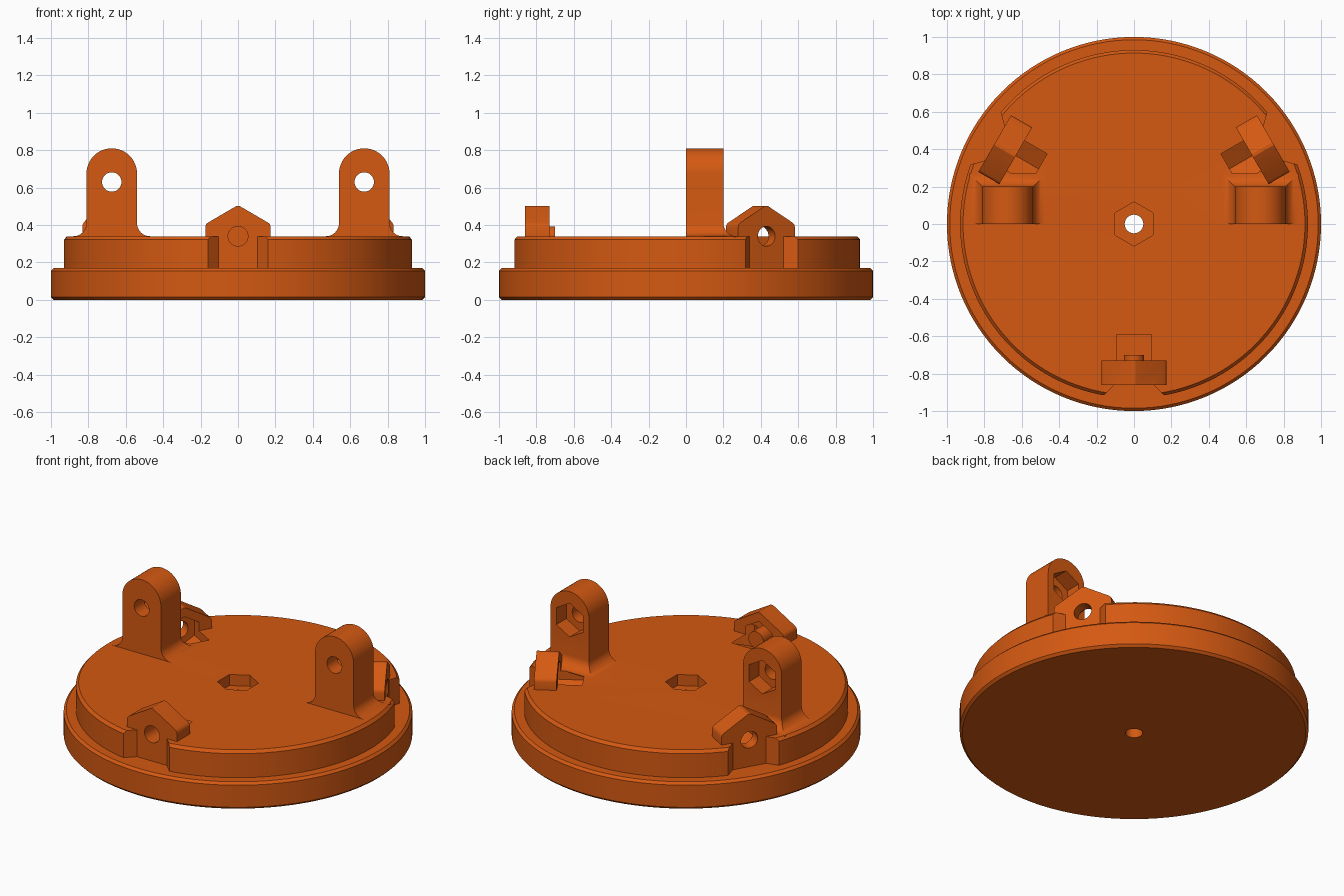
import bpy, bmesh, math
from mathutils import Matrix

if "Cube" in bpy.data.objects:
    bpy.data.objects.remove(bpy.data.objects["Cube"])

orange = bpy.data.materials.new("burnt_orange")
orange.diffuse_color = (0.66, 0.10, 0.006, 1)
orange.use_nodes = True
orange.node_tree.nodes["Principled BSDF"].inputs["Base Color"].default_value = orange.diffuse_color


def loft(name, loops):
    """Closed solid skinned through matching loops of points."""
    bm = bmesh.new()
    rings = [[bm.verts.new(p) for p in loop] for loop in loops]
    n = len(rings[0])
    for a, b in zip(rings, rings[1:]):
        for i in range(n):
            j = (i + 1) % n
            bm.faces.new((a[i], a[j], b[j], b[i]))
    bm.faces.new(rings[0][::-1])
    bm.faces.new(rings[-1])
    bmesh.ops.recalc_face_normals(bm, faces=bm.faces)
    mesh = bpy.data.meshes.new(name)
    bm.to_mesh(mesh)
    bm.free()
    mesh.materials.append(orange)
    ob = bpy.data.objects.new(name, mesh)
    bpy.context.collection.objects.link(ob)
    return ob


def ngon(r, n, cx=0, cy=0, start=0.0):
    return [(cx + r * math.cos(start + 2 * math.pi * i / n),
             cy + r * math.sin(start + 2 * math.pi * i / n)) for i in range(n)]


def prism_z(name, pts, z0, z1):
    return loft(name, [[(x, y, z) for x, y in pts] for z in (z0, z1)])


def prism_y(name, pts, y0, y1):
    return loft(name, [[(x, y, z) for x, z in pts] for y in (y0, y1)])


def combine(target, tool, op):
    """Boolean the tool into the target, then drop the tool."""
    mod = target.modifiers.new(op.lower(), 'BOOLEAN')
    mod.operation, mod.solver, mod.object = op, 'EXACT', tool
    bpy.context.view_layer.update()
    bpy.context.view_layer.objects.active = target
    bpy.ops.object.modifier_apply(modifier=mod.name)
    bpy.data.objects.remove(tool, do_unlink=True)


# Stepped round base with chamfered rims
steps = [(0.985, 0), (1, 0.015), (1, 0.155), (0.985, 0.17),
         (0.93, 0.17), (0.93, 0.322), (0.914, 0.34)]
body = loft("mounting_base", [[(x, y, z) for x, y in ngon(r, 128)] for r, z in steps])

# Central bolt hole and nut pocket
combine(body, prism_z("centre_hole", ngon(0.05, 32), -0.1, 0.5), 'DIFFERENCE')
combine(body, prism_z("centre_nut", ngon(0.118, 6, start=math.pi / 2), 0.27, 0.5), 'DIFFERENCE')

# Three pentagonal clamp blocks around the rim
block = [(-0.175, 0.25), (0.175, 0.25), (0.175, 0.39), (0.171, 0.403), (0.162, 0.412),
         (0.008, 0.502), (-0.008, 0.502), (-0.162, 0.412), (-0.171, 0.403), (-0.175, 0.39)]
notch = [(-0.105, -0.86), (0.105, -0.86), (0.255, -1.01), (-0.255, -1.01)]
for k in range(3):
    turn = Matrix.Rotation(k * 2 * math.pi / 3, 4, 'Z')
    parts = [
        (prism_y("clamp_block", block, -0.86, -0.73), 'UNION'),
        (prism_z("rim_notch", notch, 0.17, 0.6), 'DIFFERENCE'),
        (prism_y("clamp_nut", ngon(0.107, 6, 0, 0.34, math.pi / 2), -0.79, -0.59), 'DIFFERENCE'),
        (prism_y("clamp_hole", ngon(0.053, 32, 0, 0.34), -1.1, -0.7), 'DIFFERENCE'),
    ]
    for tool, op in parts:
        tool.data.transform(turn)
        combine(body, tool, op)

# Two round-topped uprights with flared feet
HALF, DEPTH, R = 0.135, 0.2, 0.07
for cx in (-0.675, 0.675):
    arch = [(cx - HALF, 0.335), (cx + HALF, 0.335)]
    arch += [(cx + HALF * math.cos(math.pi * i / 24), 0.675 + HALF * math.sin(math.pi * i / 24))
             for i in range(25)]
    upright = prism_y("upright", arch, 0, DEPTH)
    # concave fillet on both sides and the back
    curve = [(R * (1 - math.cos(a)), 0.41 - R * math.sin(a))
             for a in (math.pi / 2 * i / 8 for i in range(9))] + [(R, 0.335)]
    foot = loft("upright_foot", [[(cx - HALF - o, 0, z), (cx + HALF + o, 0, z),
                                  (cx + HALF + o, DEPTH + o, z), (cx - HALF - o, DEPTH + o, z)]
                                 for o, z in curve])
    combine(upright, foot, 'UNION')
    combine(upright, prism_y("pivot_hole", ngon(0.052, 32, cx, 0.63), -0.1, 0.4), 'DIFFERENCE')
    combine(upright, prism_y("pivot_nut", ngon(0.107, 6, cx, 0.63, math.pi / 2), 0.1, 0.4),
            'DIFFERENCE')
    combine(body, upright, 'UNION')

# Smooth curved walls, crisp edges
bpy.ops.object.select_all(action='DESELECT')
body.select_set(True)
bpy.context.view_layer.objects.active = body
bpy.ops.object.shade_smooth_by_angle(angle=math.radians(28))
